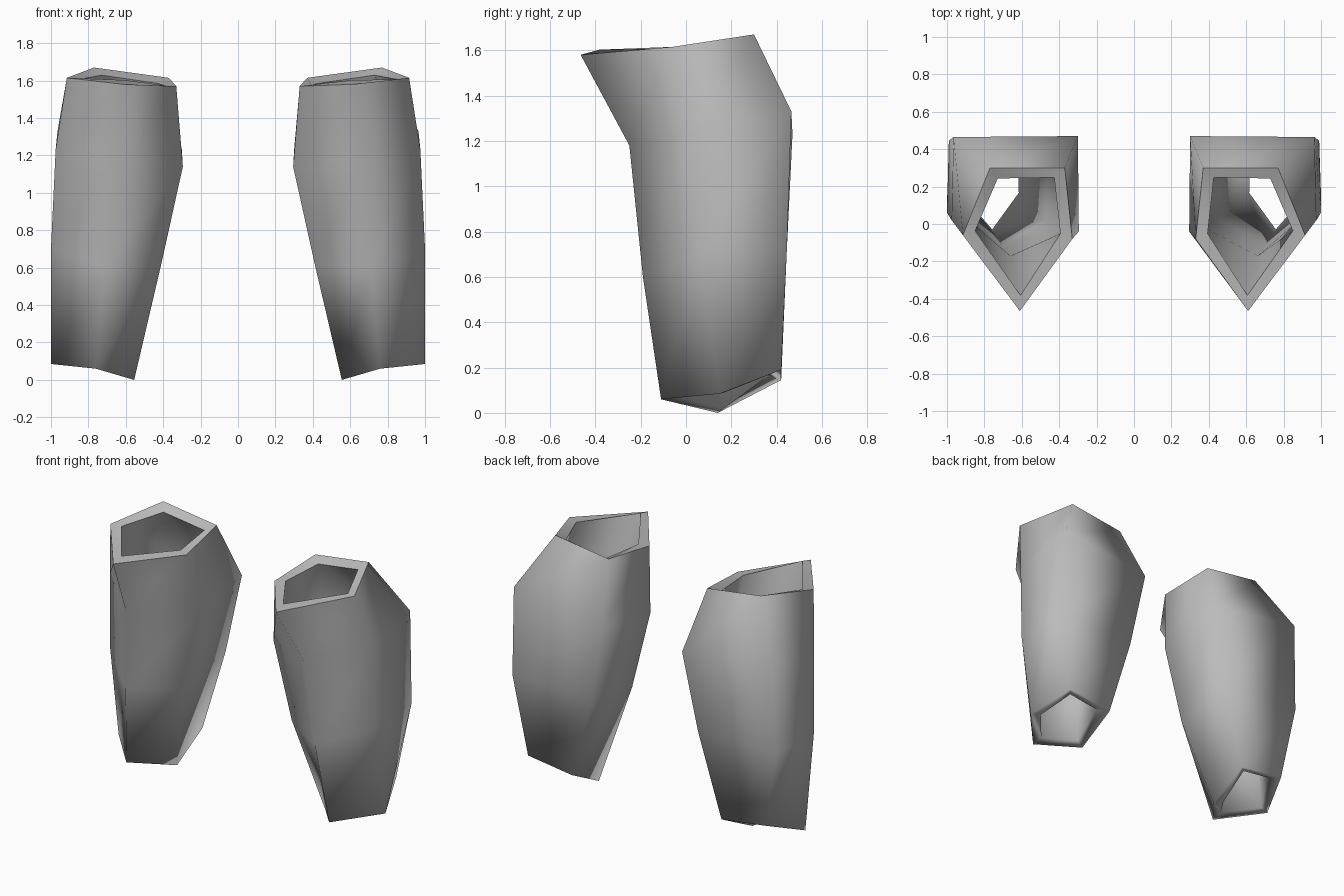
import bpy
import bmesh

cube = bpy.data.objects.get("Cube")
if cube:
    bpy.data.objects.remove(cube, do_unlink=True)

# Single grey material
grey = bpy.data.materials.new("plain grey")
grey.use_nodes = True
colour = (0.5, 0.5, 0.5, 1)
grey.diffuse_color = colour
shader = next(n for n in grey.node_tree.nodes if n.type == 'BSDF_PRINCIPLED')
shader.inputs["Base Color"].default_value = colour
shader.inputs["Roughness"].default_value = 0.6

# Five-sided cross-sections, bottom to top:
# front ridge, outer side, outer back, inner back, inner side
SECTIONS = [
    [(.76, -.11, .06), (1, .15, .085), (.89, .42, .19), (.56, .42, .145), (.555, .14, 0)],
    [(.71, -.19, .6), (1, .06, .7), (.99, .445, .72), (.4, .44, .7), (.41, -.01, .62)],
    [(.67, -.25, 1.18), (.975, .02, 1.23), (.965, .465, 1.33), (.3, .47, 1.23), (.295, -.04, 1.14)],
    [(.61, -.465, 1.58), (.915, -.06, 1.615), (.77, .3, 1.67), (.37, .3, 1.615), (.33, -.08, 1.57)],
]


def build_guard(name, side):
    """Loft the open shell of one shin guard; side is 1 or -1."""
    bm = bmesh.new()
    rings = [[bm.verts.new((side * x, y, z)) for x, y, z in ring] for ring in SECTIONS]
    for low, high in zip(rings, rings[1:]):
        for i in range(len(low)):
            j = (i + 1) % len(low)
            quad = [low[i], low[j], high[j], high[i]]
            # Mirrored shells need reversed winding to face outward
            bm.faces.new(quad if side > 0 else quad[::-1])
    for face in bm.faces:
        face.smooth = True
    # Crisp upper rim
    for edge in bm.edges:
        if all(v in rings[-1] for v in edge.verts):
            edge.smooth = False
    mesh = bpy.data.meshes.new(name)
    bm.to_mesh(mesh)
    bm.free()
    mesh.materials.append(grey)
    guard = bpy.data.objects.new(name, mesh)
    bpy.context.collection.objects.link(guard)

    # Wall thickness grows inward, leaving both ends open
    wall = guard.modifiers.new("wall thickness", 'SOLIDIFY')
    wall.thickness = 0.062
    wall.offset = -1
    wall.use_even_offset = True
    return guard


build_guard("left_shin_guard", 1)
build_guard("right_shin_guard", -1)
